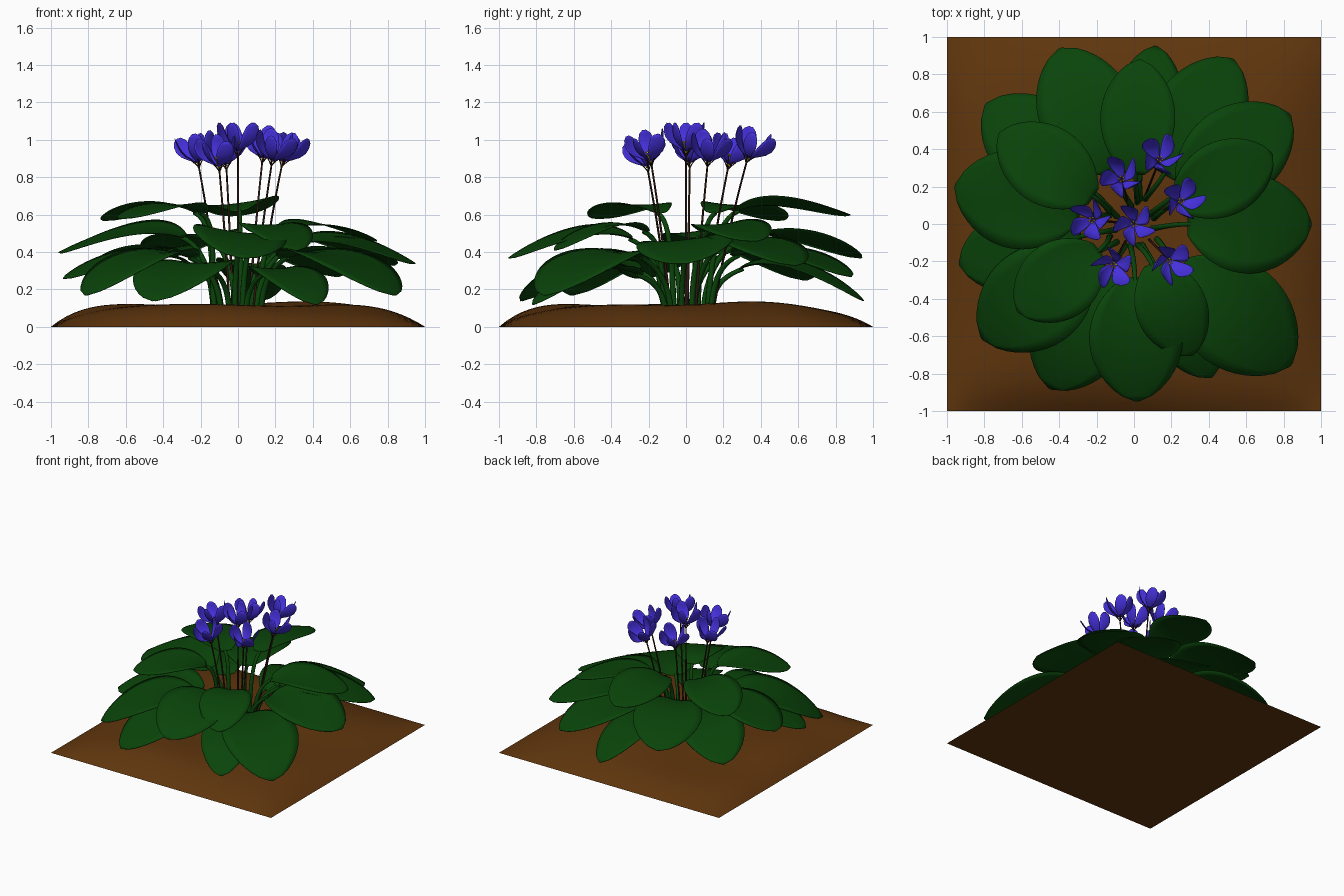
import bpy, bmesh, math, random
from mathutils import Vector, Matrix

if "Cube" in bpy.data.objects:
    bpy.data.objects.remove(bpy.data.objects["Cube"])

random.seed(4)


def material(name, rgb):
    m = bpy.data.materials.new(name)
    m.diffuse_color = (*rgb, 1)
    m.use_nodes = True
    m.node_tree.nodes["Principled BSDF"].inputs["Base Color"].default_value = m.diffuse_color
    return m


soil_mat = material("soil", (0.115, 0.036, 0.004))
leaf_mat = material("leaf_green", (0.003, 0.058, 0.003))
stalk_mat = material("stalk_brown", (0.03, 0.010, 0.005))
petal_mat = material("petal_violet", (0.06, 0.03, 0.72))
stamen_mat = material("stamen_yellow", (0.9, 0.55, 0.02))


def finish(bm, name, mat, angle=60):
    me = bpy.data.meshes.new(name)
    bm.to_mesh(me)
    bm.free()
    ob = bpy.data.objects.new(name, me)
    bpy.context.collection.objects.link(ob)
    me.materials.append(mat)
    bpy.context.view_layer.objects.active = ob
    ob.select_set(True)
    bpy.ops.object.shade_smooth_by_angle(angle=math.radians(angle))
    ob.select_set(False)
    return ob


def loft(bm, rows, closed=False):
    grid = [[bm.verts.new(p) for p in row] for row in rows]
    n = len(grid[0])
    for a, b in zip(grid, grid[1:]):
        for j in range(n if closed else n - 1):
            k = (j + 1) % n
            bm.faces.new((a[j], b[j], b[k], a[k]))


def bezier(p0, p1, p2, p3, n):
    pts = []
    for i in range(n + 1):
        t = i / n
        s = 1 - t
        pts.append(p0 * s**3 + p1 * 3 * s * s * t + p2 * 3 * s * t * t + p3 * t**3)
    return pts


def tube(bm, pts, r0, r1, sides=8):
    rows = []
    for i, p in enumerate(pts):
        d = (pts[min(i + 1, len(pts) - 1)] - pts[max(i - 1, 0)]).normalized()
        u = d.cross(Vector((0.31, 0.95, 0))).normalized()
        v = d.cross(u)
        r = r0 + (r1 - r0) * i / (len(pts) - 1)
        rows.append([p + r * (u * math.cos(a) + v * math.sin(a))
                     for a in (-2 * math.pi * k / sides for k in range(sides))])
    loft(bm, rows, True)


# Soil mound with a flat underside
def soil_height(x, y):
    edge = lambda c: 1 - abs(c)**(7 if c < 0 else 4.5)
    bumps = 0.012 * math.sin(4.2 * x + 3 * y - 1.2) + 0.007 * math.sin(7 * y - 3 * x)
    return max(0, edge(x) * edge(y) * (0.116 + 0.010 * x + bumps))


bm = bmesh.new()
N = 48
axis = [-1 + 2 * i / N for i in range(N + 1)]
loft(bm, [[(x, y, soil_height(x, y)) for y in axis] for x in axis])
bm.faces.new([bm.verts.new((x, y, 0)) for x, y in ((-1, -1), (-1, 1), (1, 1), (1, -1))])
finish(bm, "soil", soil_mat)

# Leaves: direction in degrees, tip radius, peak height, tip height, width, sideways roll
LEAVES = [
    (0, 0.95, 0.48, 0.34, 0.53, 0.12), (27, 0.83, 0.56, 0.46, 0.40, 0.08),
    (35, 1.02, 0.48, 0.33, 0.50, 0), (59, 1.03, 0.43, 0.27, 0.49, 0),
    (83, 0.96, 0.36, 0.14, 0.38, 0.1), (88, 0.88, 0.67, 0.60, 0.40, -0.14),
    (113, 1.02, 0.51, 0.37, 0.51, -0.06), (141, 1.02, 0.44, 0.25, 0.50, 0),
    (146, 0.87, 0.66, 0.57, 0.42, 0.04), (168, 0.98, 0.53, 0.40, 0.53, -0.16),
    (193, 0.96, 0.40, 0.26, 0.46, -0.1), (217, 1.02, 0.42, 0.17, 0.54, 0),
    (217, 0.78, 0.66, 0.58, 0.42, 0), (243, 0.99, 0.36, 0.14, 0.52, 0),
    (271, 0.95, 0.52, 0.37, 0.50, -0.12), (294, 0.77, 0.56, 0.41, 0.38, 0),
    (318, 1.13, 0.42, 0.17, 0.57, 0), (297, 0.92, 0.33, 0.12, 0.38, 0),
]
blades, petioles = bmesh.new(), bmesh.new()
for deg, tip_r, zp, zt, width, roll in LEAVES:
    rot = Matrix.Rotation(math.radians(deg), 3, 'Z')
    side = rot @ Vector((0, 1, 0))
    length = 0.70 * tip_r
    P = lambda r, z: rot @ Vector((r, 0, z))
    rs, zs = tip_r - length, zp - 0.05
    path = bezier(P(rs, zs), P(rs + 0.25 * length, zp + 0.03),
                  P(rs + 0.7 * length, zp - 0.2 * (zp - zt)), P(tip_r, zt), 20)
    # blade: obovate sheet, cupped near the stalk and drooping towards the tip
    rows = []
    for i, p in enumerate(path):
        t = i / 20
        w = width / 2 * max(0.005, math.sin(math.pi * (0.03 + 0.97 * t**1.08)))**0.62
        cup = 0.15 * (1 - 1.6 * t)
        rows.append([p + side * (w * v) + Vector((0, 0, w * (roll * v + cup * v * v)))
                     for v in (j / 4 - 1 for j in range(9))])
    loft(blades, rows)
    # petiole: rises from the crown and bends into the blade
    base = P(random.uniform(0.08, 0.15), 0.09) + side * random.uniform(-0.03, 0.03)
    tube(petioles, bezier(base, base + P(0.02, (zs - 0.09) * 0.6),
                          P(rs - 0.09, zs - 0.04), path[0] + P(0.02, 0), 10), 0.017, 0.012)
blades_ob = finish(blades, "leaf_blades", leaf_mat)
sol = blades_ob.modifiers.new("thickness", 'SOLIDIFY')
sol.thickness = 0.004
finish(petioles, "leaf_petioles", leaf_mat)

# Flowers: position of each flower base at the top of its stalk
FLOWERS = [(0, 0, 0.92), (0.13, 0.325, 0.885), (0.235, 0.115, 0.865), (0.18, -0.185, 0.87),
           (-0.10, -0.205, 0.84), (-0.21, 0.02, 0.86), (-0.062, 0.225, 0.85)]
# petal profile: radius, height, half width
PETAL = [(0.006, 0.020, 0.005), (0.034, 0.040, 0.022), (0.062, 0.062, 0.038),
         (0.082, 0.090, 0.046), (0.094, 0.122, 0.043), (0.099, 0.150, 0.032), (0.100, 0.170, 0.010)]
stalks, petals, stamens = bmesh.new(), bmesh.new(), bmesh.new()
for n, pos in enumerate(FLOWERS):
    top = Vector(pos)
    base = Vector((top.x * 0.45, top.y * 0.45, 0.09))
    bend = Vector((top.x * 0.68, top.y * 0.68, 0.5))
    tube(stalks, bezier(base, base.lerp(bend, 0.7), bend.lerp(top, 0.3), top, 8), 0.007, 0.005, 6)
    lean = Vector((top.x - bend.x, top.y - bend.y, 0.28)).normalized()
    frame = Matrix.Translation(top) @ lean.to_track_quat('Z', 'Y').to_matrix().to_4x4()
    for k in range(5):
        turn = frame @ Matrix.Rotation(2 * math.pi * k / 5 + n * 0.8, 4, 'Z')
        # petal: broad spoon, one edge tucked inside its neighbour
        rows = [[turn @ Vector((r - 0.1 * w * v * v + 0.5 * w * v, 0.9 * w * v, z + 0.1 * w * v * v))
                 for v in (j / 3 - 1 for j in range(7))] for r, z, w in PETAL]
        loft(petals, rows)
        # sepal under each petal
        tube(stalks, [turn @ Vector(p) for p in ((0, 0, -0.01), (0.016, 0, 0.014), (0.036, 0, 0.036))],
             0.004, 0.002, 5)
        # stamen with a small yellow anther
        tube(stamens, [turn @ Vector(p) for p in ((0.004, 0, 0.01), (0.010, 0, 0.04), (0.014, 0, 0.065))],
             0.002, 0.002, 5)
        bmesh.ops.create_icosphere(stamens, subdivisions=1, radius=0.006,
                                   matrix=turn @ Matrix.Translation((0.014, 0, 0.068)))
finish(stalks, "flower_stalks", stalk_mat)
petals_ob = finish(petals, "flower_petals", petal_mat)
sol = petals_ob.modifiers.new("thickness", 'SOLIDIFY')
sol.thickness = 0.002
finish(stamens, "flower_stamens", stamen_mat)
